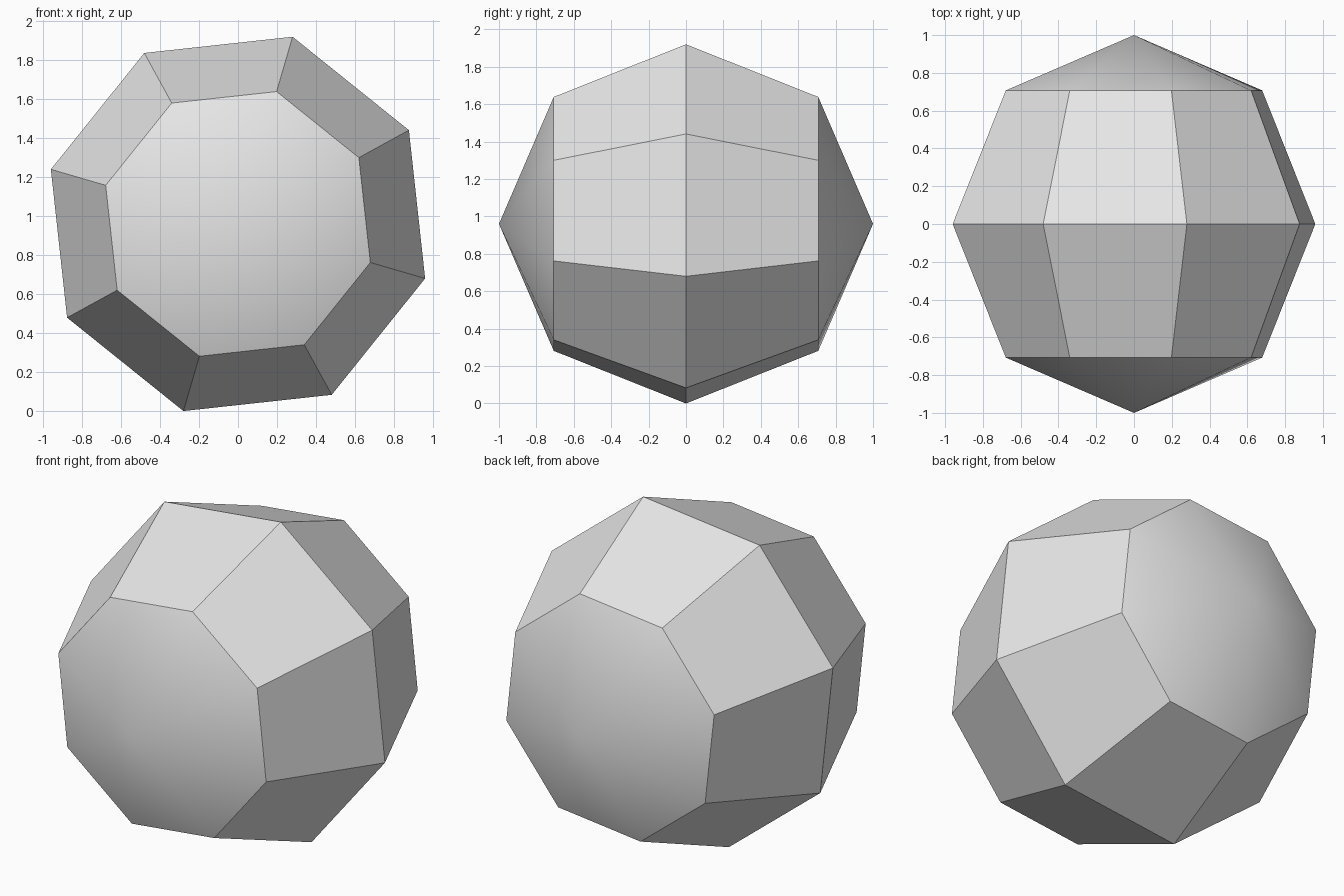
import bpy
import bmesh
from math import radians, cos
from mathutils import Matrix

cube = bpy.data.objects.get("Cube")
if cube:
    bpy.data.objects.remove(cube, do_unlink=True)

SEGMENTS, RINGS, RADIUS = 8, 4, 1.0
TILT = radians(16.26)

# Plain grey material
grey = bpy.data.materials.new("light_grey")
grey.use_nodes = True
colour = (0.8, 0.8, 0.8, 1.0)
grey.diffuse_color = colour
for node in grey.node_tree.nodes:
    if node.type == "BSDF_PRINCIPLED":
        node.inputs["Base Color"].default_value = colour

# Faceted ball: poles along y, rolled about y, lowest corner on the floor
bm = bmesh.new()
bmesh.ops.create_uvsphere(bm, u_segments=SEGMENTS, v_segments=RINGS, radius=RADIUS)
lift = Matrix.Translation((0, 0, RADIUS * cos(TILT)))
roll = Matrix.Rotation(TILT, 4, "Y")
lay_down = Matrix.Rotation(radians(90), 4, "X")
bm.transform(lift @ roll @ lay_down)
bmesh.ops.recalc_face_normals(bm, faces=bm.faces)
mesh = bpy.data.meshes.new("faceted_ball")
bm.to_mesh(mesh)
bm.free()
mesh.materials.append(grey)

ball = bpy.data.objects.new("faceted_ball", mesh)
bpy.context.collection.objects.link(ball)

# Smooth end caps, sharp edges elsewhere
bpy.ops.object.select_all(action="DESELECT")
ball.select_set(True)
bpy.context.view_layer.objects.active = ball
bpy.ops.object.shade_smooth_by_angle(angle=radians(30))
